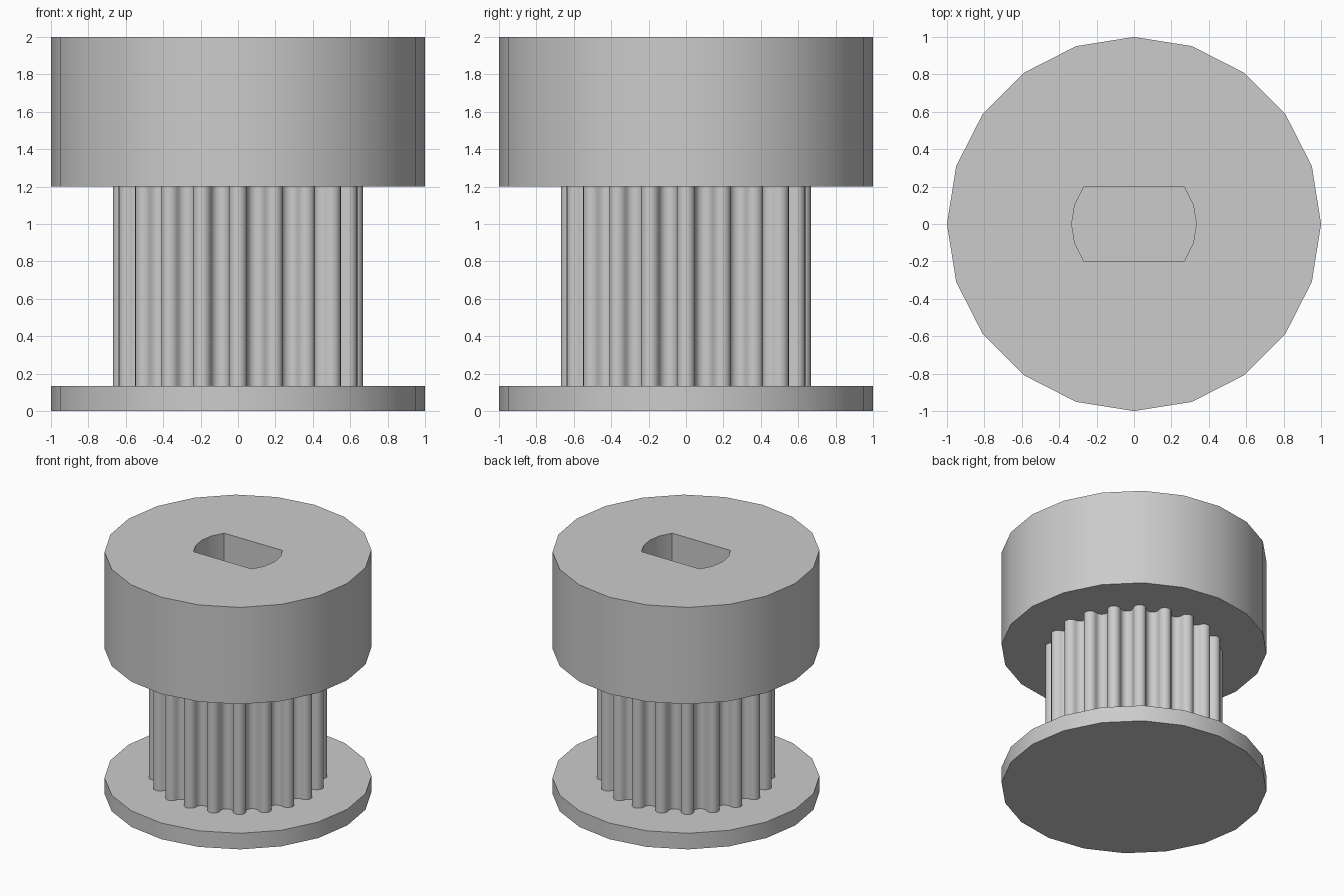
import bpy, bmesh
from math import sin, cos, pi, radians
from mathutils import Vector

cube = bpy.data.objects.get("Cube")
if cube:
    bpy.data.objects.remove(cube, do_unlink=True)

grey = bpy.data.materials.new("plain_grey")
grey.use_nodes = True
colour = (0.6, 0.6, 0.6, 1)
grey.diffuse_color = colour
grey.node_tree.nodes["Principled BSDF"].inputs["Base Color"].default_value = colour


def polar(r, degrees):
    return Vector((r * cos(radians(degrees)), r * sin(radians(degrees))))


def extrude_outline(name, loops, z0, z1):
    """Extrude an outline, with optional holes, between two heights."""
    bm = bmesh.new()
    edges = []
    for loop in loops:
        verts = [bm.verts.new((p.x, p.y, z0)) for p in loop]
        edges += [bm.edges.new((a, b)) for a, b in zip(verts, verts[1:] + verts[:1])]
    if len(loops) == 1:
        bm.faces.new(verts)
    else:
        bmesh.ops.triangle_fill(bm, edges=edges, use_beauty=True)
    result = bmesh.ops.extrude_face_region(bm, geom=bm.faces[:], use_keep_orig=True)
    top = [g for g in result["geom"] if isinstance(g, bmesh.types.BMVert)]
    bmesh.ops.translate(bm, verts=top, vec=(0, 0, z1 - z0))
    bmesh.ops.recalc_face_normals(bm, faces=bm.faces[:])
    mesh = bpy.data.meshes.new(name)
    bm.to_mesh(mesh)
    bm.free()
    mesh.materials.append(grey)
    obj = bpy.data.objects.new(name, mesh)
    bpy.context.collection.objects.link(obj)
    bpy.ops.object.select_all(action="DESELECT")
    obj.select_set(True)
    bpy.context.view_layer.objects.active = obj
    bpy.ops.object.shade_smooth_by_angle(angle=radians(35))
    return obj


SIDES = 20
STEP = 360 / SIDES
BASE_TOP, HEAD_BOTTOM, HEAD_TOP = 0.133, 1.2, 2.0
disc = [polar(1, i * STEP) for i in range(SIDES)]

# Shaft socket: round ends between two flats
BORE, FLAT = 0.333, 0.2
end = [polar(BORE, a * STEP) for a in (-1, 0, 1)]
corner = Vector((0.267, FLAT))
end = [Vector((corner.x, -FLAT))] + end + [corner]
socket = end + [-p for p in end]

# Toothed belt drum: alternating round teeth and round grooves
TEETH, PITCH_R, ARC = 20, 0.62, 8
radius = PITCH_R * sin(pi / (2 * TEETH))
drum = []
for i in range(2 * TEETH):
    angle = i * 180 / TEETH
    centre = polar(PITCH_R, angle)
    out = centre.normalized()
    side = Vector((-out.y, out.x))
    sign = 1 if i % 2 == 0 else -1
    for k in range(ARC):
        t = pi * k / ARC
        drum.append(centre - side * radius * cos(t) + out * radius * sign * sin(t))

extrude_outline("bottom_flange", [disc], 0, BASE_TOP)
extrude_outline("toothed_drum", [drum], BASE_TOP, HEAD_BOTTOM)
extrude_outline("socket_head", [disc, socket], HEAD_BOTTOM, HEAD_TOP)
